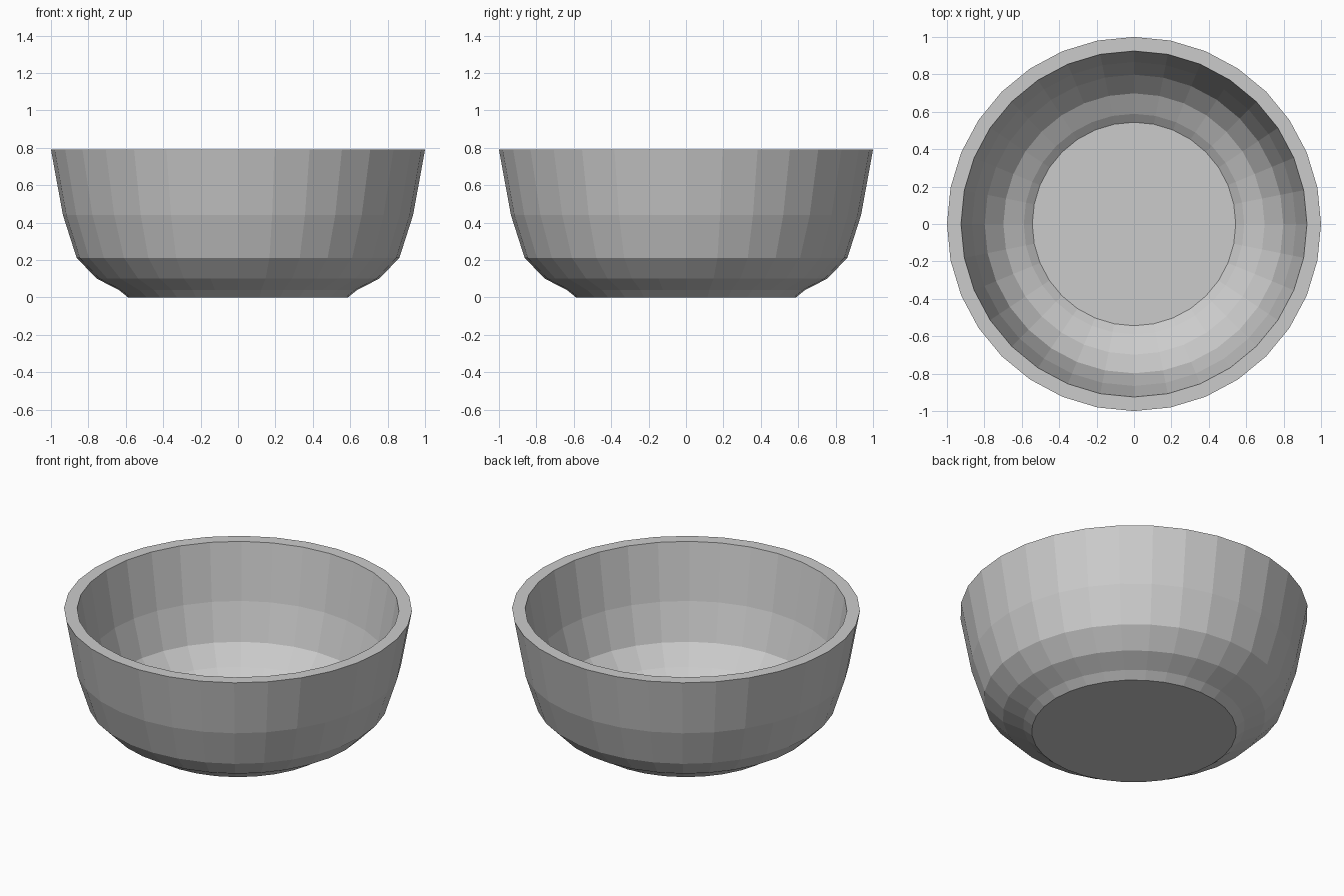
import bpy
import bmesh
from math import cos, sin, tau

if "Cube" in bpy.data.objects:
    bpy.data.objects.remove(bpy.data.objects["Cube"])

SIDES = 32
INNER = 0.925  # inner wall is the outer profile narrowed
outer = [(0.588, 0.0), (0.637, 0.04), (0.755, 0.10),
         (0.863, 0.212), (0.936, 0.44), (1.0, 0.79)]
# Lift only the floor by a hair so it does not coincide with the underside
inner = [(r * INNER, max(z, 0.004)) for r, z in reversed(outer)]

bm = bmesh.new()


def ring(r, z):
    return [bm.verts.new((r * cos(tau * i / SIDES), r * sin(tau * i / SIDES), z))
            for i in range(SIDES)]


# Wall: outside, rim and inside in one sweep
rings = [ring(r, z) for r, z in outer + inner]
for a, b in zip(rings, rings[1:]):
    for i in range(SIDES):
        j = (i + 1) % SIDES
        bm.faces.new((a[i], a[j], b[j], b[i]))

# Underside and inner floor
bm.faces.new(rings[0][::-1])
bm.faces.new(rings[-1])
bmesh.ops.recalc_face_normals(bm, faces=bm.faces)

mesh = bpy.data.meshes.new("bowl")
bm.to_mesh(mesh)
bm.free()
bpy.context.collection.objects.link(bpy.data.objects.new("bowl", mesh))
